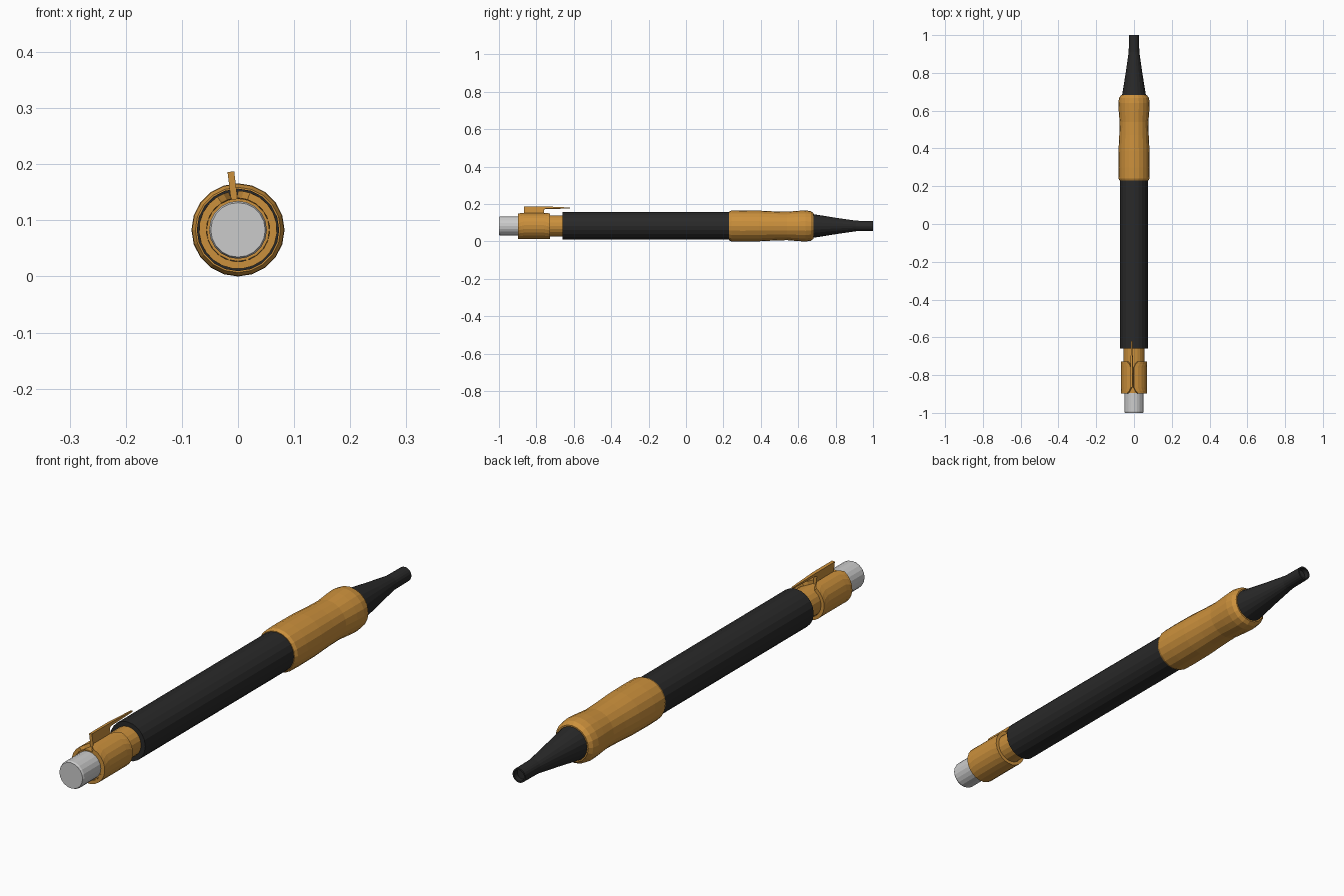
import bpy, bmesh
from math import sin, cos, pi, radians

if "Cube" in bpy.data.objects:
    bpy.data.objects.remove(bpy.data.objects["Cube"])

AXIS_Z = 0.083
SIDES = 20
TILT = radians(7)   # the clip leans slightly towards -x


def material(name, rgb):
    m = bpy.data.materials.new(name)
    m.diffuse_color = (*rgb, 1)
    m.use_nodes = True
    m.node_tree.nodes["Principled BSDF"].inputs["Base Color"].default_value = m.diffuse_color
    return m


gold = material("gold", (0.60, 0.28, 0.045))
dark = material("dark", (0.022, 0.022, 0.022))


def finish(name, bm, mat, recalc=True):
    if recalc:
        bmesh.ops.recalc_face_normals(bm, faces=bm.faces)
    me = bpy.data.meshes.new(name)
    bm.to_mesh(me)
    bm.free()
    ob = bpy.data.objects.new(name, me)
    bpy.context.collection.objects.link(ob)
    if mat:
        me.materials.append(mat)
    return ob


def polar(bm, r, a, y):
    return bm.verts.new((r * sin(a), y, AXIS_Z + r * cos(a)))


def lathe(name, profile, mat=None, sides=SIDES):
    """Revolve (y, radius) points around the pen's axis and cap both ends."""
    bm = bmesh.new()
    rings = [[polar(bm, r, 2 * pi * i / sides, y) for i in range(sides)]
             for y, r in profile]
    for a, b in zip(rings, rings[1:]):
        for i in range(sides):
            j = (i + 1) % sides
            bm.faces.new((a[i], a[j], b[j], b[i]))
    bm.faces.new(rings[0])
    bm.faces.new(rings[-1])
    return finish(name, bm, mat)


# Turned parts, back to tip
lathe("eraser", [(-1, .0485), (-.993, .0515), (-.88, .0515)])
lathe("eraser_holder", [(-.895, .056), (-.64, .056)], gold)
lathe("barrel", [(-.66, .0735), (.25, .0735)], dark)
lathe("grip", [(.23, .076), (.242, .082), (.30, .083), (.39, .082), (.47, .078),
               (.54, .076), (.60, .081), (.64, .083), (.668, .079), (.682, .068)], gold)
lathe("tip", [(.66, .064), (.682, .063), (.80, .044), (.89, .031), (.91, .028), (1, .027),
              (1, .021), (.98, .021)], dark)

# Clip collar: bent sheet whose gap flares open at both ends
bm = bmesh.new()
rows = [(-.897, 25), (-.885, 15), (-.865, 7), (-.76, 7), (-.74, 15), (-.728, 25)]
grid = []
for y, gap in rows:
    g = radians(gap)
    grid.append([polar(bm, .0695, g + (2 * pi - 2 * g) * j / SIDES - TILT, y)
                 for j in range(SIDES + 1)])
for a, b in zip(grid, grid[1:]):
    for j in range(SIDES):
        bm.faces.new((a[j], a[j + 1], b[j + 1], b[j]))
collar = finish("clip_collar", bm, gold, recalc=False)
solid = collar.modifiers.new("thickness", "SOLIDIFY")
solid.thickness = .013
solid.offset = -1

# Clip: side outline (y, height over axis, half width) bridged across its width
outline = [(-.865, .055, .006), (-.865, .1045, .006), (-.75, .1045, .006),
           (-.62, .099, .003), (-.62, .094, .003), (-.75, .092, .006),
           (-.76, .088, .006), (-.76, .055, .006)]
bm = bmesh.new()
sides = []
for s in (-1, 1):
    sides.append([bm.verts.new((s * w * cos(TILT) - h * sin(TILT), y,
                                AXIS_Z + s * w * sin(TILT) + h * cos(TILT)))
                  for y, h, w in outline])
    bm.faces.new(sides[-1])
n = len(outline)
for i in range(n):
    j = (i + 1) % n
    bm.faces.new((sides[0][i], sides[0][j], sides[1][j], sides[1][i]))
finish("pocket_clip", bm, gold)
